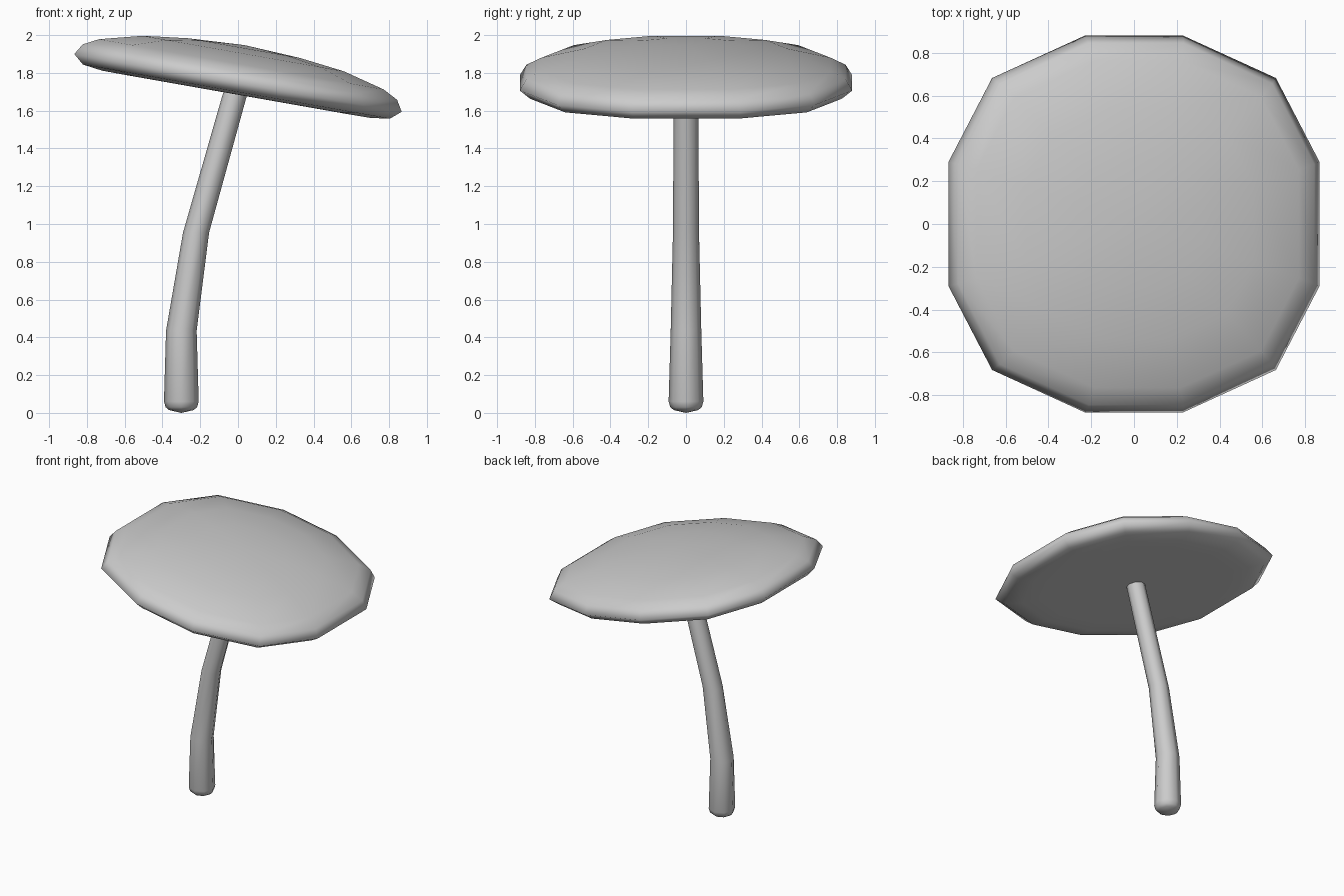
import bpy, bmesh
from math import radians, cos, sin, pi

default = bpy.data.objects.get("Cube")
if default:
    bpy.data.objects.remove(default, do_unlink=True)

grey = bpy.data.materials.new("light_grey")
grey.use_nodes = True
colour = (0.6, 0.6, 0.6, 1)
grey.diffuse_color = colour
grey.node_tree.nodes["Principled BSDF"].inputs["Base Color"].default_value = colour


def skin(name, rings, start, end):
    """Join equal rings of points into a smooth closed skin with a point at each end."""
    bm = bmesh.new()
    loops = [[bm.verts.new(p) for p in ring] for ring in rings]
    n = len(loops[0])
    for low, high in zip(loops, loops[1:]):
        for i in range(n):
            j = (i + 1) % n
            bm.faces.new((low[i], low[j], high[j], high[i]))
    for loop, tip in ((loops[0], start), (loops[-1], end)):
        centre = bm.verts.new(tip)
        for i in range(n):
            bm.faces.new((loop[i], loop[(i + 1) % n], centre))
    bmesh.ops.recalc_face_normals(bm, faces=bm.faces)
    for face in bm.faces:
        face.smooth = True
    mesh = bpy.data.meshes.new(name)
    bm.to_mesh(mesh)
    bm.free()
    mesh.materials.append(grey)
    obj = bpy.data.objects.new(name, mesh)
    bpy.context.collection.objects.link(obj)
    return obj


# Cap: a twelve-sided outline scaled along a (radius, height) profile, then tilted
quarter = [(1, 0.33), (0.765, 0.775), (0.265, 1)]
outline = (quarter + [(-x, y) for x, y in reversed(quarter)]
           + [(-x, -y) for x, y in quarter] + [(x, -y) for x, y in reversed(quarter)])
cap_profile = [(0.6, -0.062), (0.72, -0.061), (0.825, -0.047), (0.88, 0),
               (0.845, 0.058), (0.765, 0.1), (0.54, 0.158), (0.3, 0.187)]
cap = skin("cap", [[(x * r, y * r, h) for x, y in outline] for r, h in cap_profile],
           (0, 0, -0.062), (0, 0, 0.203))
cap.location = (0, 0, 1.747)
cap.rotation_euler.y = radians(10)

# Stem: leaning, tapering rings given as (centre x, height, radius)
stem_path = [(-0.3, 0.015, 0.065), (-0.3, 0.03, 0.083), (-0.3, 0.06, 0.092),
             (-0.3, 0.435, 0.081), (-0.222, 0.955, 0.069), (-0.018, 1.68, 0.065),
             (-0.004, 1.73, 0.062)]
sides = 8
angles = [2 * pi * i / sides for i in range(sides)]
skin("stem", [[(x + r * cos(a), r * sin(a), z) for a in angles] for x, z, r in stem_path],
     (-0.3, 0, 0), (-0.004, 0, 1.735))
